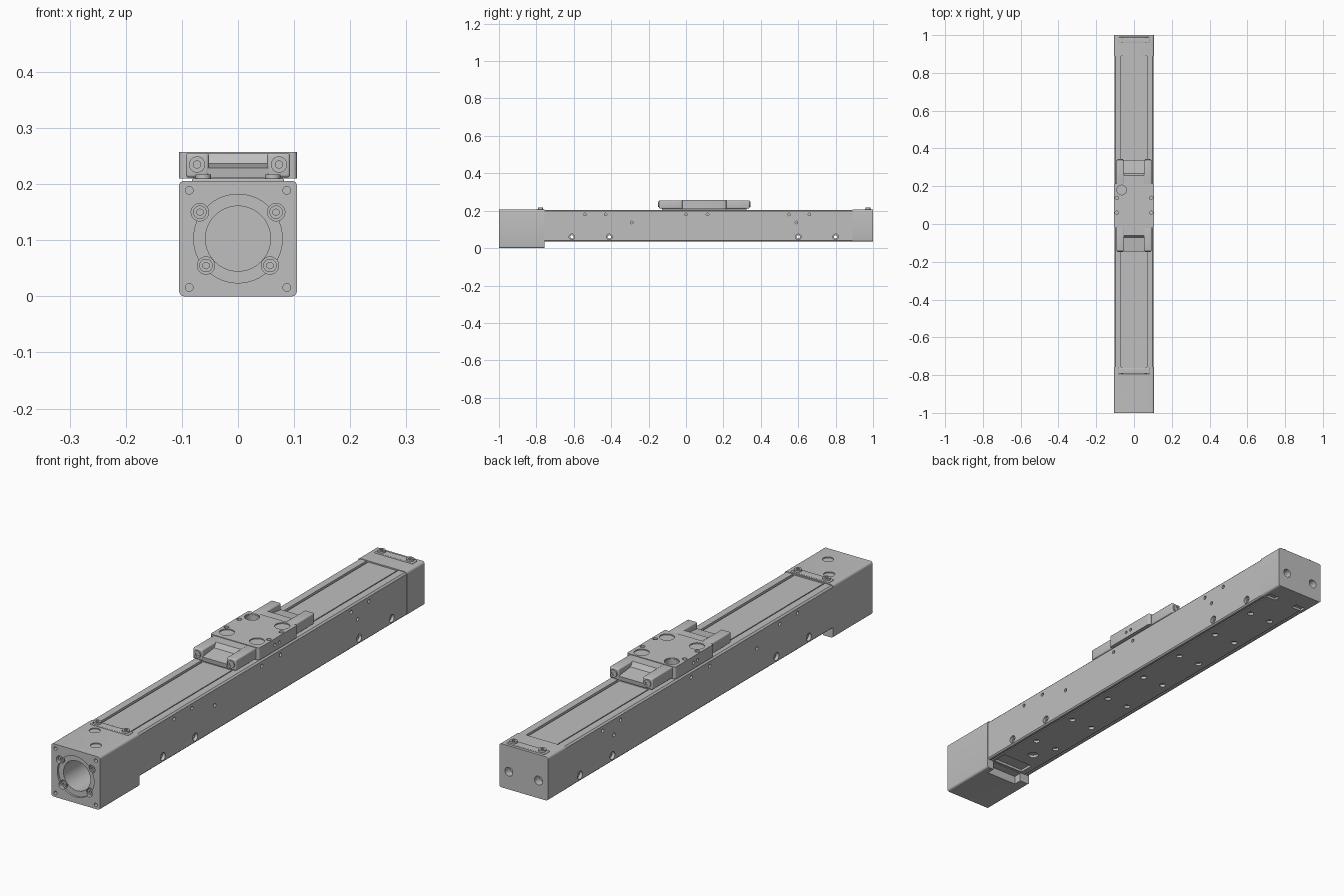
import bpy, bmesh
from math import radians
from mathutils import Matrix, Vector

if "Cube" in bpy.data.objects:
    bpy.data.objects.remove(bpy.data.objects["Cube"], do_unlink=True)

grey = bpy.data.materials.new("machined_grey")
grey.use_nodes = True
COLOUR = (0.52, 0.52, 0.52, 1)
grey.diffuse_color = COLOUR
grey.node_tree.nodes["Principled BSDF"].inputs["Base Color"].default_value = COLOUR

TURN = {"x": Matrix.Rotation(radians(90), 4, "Y"),
        "y": Matrix.Rotation(radians(90), 4, "X"),
        "z": Matrix.Identity(4)}
parts = []


def finish(name, bm):
    bmesh.ops.recalc_face_normals(bm, faces=bm.faces)
    mesh = bpy.data.meshes.new(name)
    bm.to_mesh(mesh)
    bm.free()
    mesh.materials.append(grey)
    ob = bpy.data.objects.new(name, mesh)
    bpy.context.collection.objects.link(ob)
    parts.append(ob)
    return ob


def box(name, x, y, z, bevel=0, axis=None):
    """Box from (low, high) ranges; bevels only the edges along axis if given."""
    bm = bmesh.new()
    bmesh.ops.create_cube(bm, size=1)
    for v in bm.verts:
        v.co = Vector((r[0] if c < 0 else r[1]) for r, c in zip((x, y, z), v.co))
    if bevel:
        def along(e):
            d = e.verts[1].co - e.verts[0].co
            return axis is None or abs(d["xyz".index(axis)]) > 1e-5
        bmesh.ops.bevel(bm, geom=[e for e in bm.edges if along(e)], offset=bevel,
                        segments=4, profile=0.5, affect="EDGES")
    return finish(name, bm)


def prism(name, points, low, high, axis):
    """Extrude a profile (x, z) along y, or (y, z) along x."""
    bm = bmesh.new()
    vs = [bm.verts.new((a, low, b) if axis == "y" else (low, a, b)) for a, b in points]
    face = bm.faces.new(vs)
    out = bmesh.ops.extrude_face_region(bm, geom=[face])
    move = Vector((0, high - low, 0) if axis == "y" else (high - low, 0, 0))
    bmesh.ops.translate(bm, vec=move, verts=[g for g in out["geom"] if isinstance(g, bmesh.types.BMVert)])
    return finish(name, bm)


def cylinders(name, centres, r, length, axis, sides=32):
    bm = bmesh.new()
    for c in centres:
        bmesh.ops.create_cone(bm, cap_ends=True, segments=sides, radius1=r, radius2=r,
                              depth=length, matrix=Matrix.Translation(c) @ TURN[axis])
    return finish(name, bm)


def cut(target, cutter):
    mod = target.modifiers.new("cut", "BOOLEAN")
    mod.operation = "DIFFERENCE"
    mod.solver = "EXACT"
    mod.object = cutter
    bpy.context.view_layer.objects.active = target
    bpy.ops.object.modifier_apply(modifier=mod.name)
    parts.remove(cutter)
    bpy.data.objects.remove(cutter, do_unlink=True)


def holes(target, centres, r, depth, axis, sides=32):
    """Drill holes centred on a surface."""
    cut(target, cylinders("drill", centres, r, depth * 2, axis, sides))


def screws(name, centres, r, height, axis):
    """Cap screw heads with hexagon sockets; the socket opens both ways."""
    head = cylinders(name, centres, r, height, axis)
    off = Vector((0, 0, height / 2)) if axis == "z" else Vector((0, height / 2, 0))
    spots = [Vector(c) + s * off for c in centres for s in (-1, 1)]
    holes(head, spots, r * 0.5, height * 0.35, axis, 6)


def pair(x, y, z):
    return [(-x, y, z), (x, y, z)]


# Rail body: extruded profile with strip grooves above and slots below
half = [(0.062, 0.201), (0.062, 0.195), (0.069, 0.195), (0.069, 0.204), (0.097, 0.204),
        (0.103, 0.198), (0.103, 0.041), (0.098, 0.036), (0.09, 0.036), (0.09, 0.04),
        (0.084, 0.04), (0.084, 0.036)]
rail = prism("rail_body", half + [(-x, z) for x, z in reversed(half)], -0.765, 0.895, "y")
mount_y = (-0.61, -0.41, 0.6, 0.8)
holes(rail, [(0, y, 0.06) for y in mount_y], 0.009, 0.15, "x")
holes(rail, [p for y in mount_y for p in pair(0.103, y, 0.06)], 0.015, 0.012, "x")
small = [(y, 0.18) for y in (-0.54, -0.43, 0, 0.115, 0.55, 0.66)] + [(-0.29, 0.137), (0.59, 0.137)]
holes(rail, [p for y, z in small for p in pair(0.103, y, z)], 0.007, 0.01, "x", 20)
holes(rail, [p for i in range(7) for p in pair(0.048, -0.53 + i * 0.215, 0.036)], 0.012, 0.01, "z")
holes(rail, [(-0.01, -0.62, 0.036)], 0.02, 0.01, "z")
cut(rail, box("slot", (-0.06, 0.075), (-0.75, -0.69), (0.02, 0.046)))

# Motor housing with bore, face recess and screw pockets
W = 0.105
motor = box("motor_housing", (-W, W), (-1, -0.757), (0, 0.206), 0.009, "y")
holes(motor, [(0, -1, 0.103)], 0.079, 0.008, "y", 64)
holes(motor, [(0, -1, 0.103)], 0.058, 0.19, "y", 64)
face_screws = pair(0.068, -1, 0.15) + pair(0.057, -1, 0.055)
holes(motor, face_screws, 0.0155, 0.022, "y")
holes(motor, [p for z in (0.016, 0.189) for p in pair(0.087, -1, z)], 0.007, 0.03, "y", 24)
holes(motor, [(-0.04, -0.825, 0.206), (0.035, -0.925, 0.206)], 0.02, 0.004, "z")
cut(motor, box("slot", (-0.06, 0.075), (-0.79, -0.74), (-0.1, 0.033)))
screws("motor_face_screws", [(x, -0.984, z) for x, y, z in face_screws], 0.012, 0.014, "y")

# Tail block
tail = box("tail_block", (-W, W), (0.89, 1), (0.036, 0.206), 0.009, "y")
holes(tail, pair(0.064, 1, 0.105), 0.017, 0.03, "y")
for x in (-0.065, 0.065):
    cut(tail, box("slot", (x - 0.022, x + 0.022), (0.9, 0.925), (0.02, 0.045)))

# Strip clamps on both ends
for label, y in (("front", -0.778), ("rear", 0.973)):
    box(label + "_strip_clamp", (-0.082, 0.082), (y - 0.016, y + 0.016), (0.2, 0.21), 0.003)
    screws(label + "_clamp_screws", pair(0.062, y, 0.213), 0.014, 0.009, "z")

# Carriage: saddle neck and top plate
YC = 0.0975
box("carriage_neck", (-0.08, 0.08), (YC - 0.225, YC + 0.225), (0.198, 0.22))
plate = box("carriage_plate", (-W, W), (YC - 0.118, YC + 0.118), (0.21, 0.2575), 0.007, "z")
holes(plate, [p for y in (0.025, 0.18) for p in pair(0.065, y, 0.2575)], 0.027, 0.004, "z")
holes(plate, [(-0.065, 0.18, 0.2575)], 0.0255, 0.03, "z")
holes(plate, [p for y in (0.06, 0.138) for p in pair(0.091, y, 0.2575)], 0.009, 0.015, "z", 24)
holes(plate, [p for y in (0.078, 0.104) for p in pair(W, y, 0.233)], 0.006, 0.008, "x", 20)

# Carriage end caps: sloped centre, two arms and screws, mirrored front to back
for label, s in (("front", -1), ("rear", 1)):
    ramp = [(0.11, 0.212), (0.24, 0.212), (0.242, 0.229), (0.17, 0.237), (0.158, 0.255), (0.11, 0.255)]
    prism(label + "_cap_ramp", [(YC + s * y, z) for y, z in ramp], -0.054, 0.054, "x")
    arm_y = sorted((YC + s * 0.11, YC + s * 0.242))
    for side, x in (("right", (-0.093, -0.052)), ("left", (0.052, 0.093))):
        box(label + "_cap_arm_" + side, x, arm_y, (0.212, 0.2555), 0.005)
    screws(label + "_cap_screws", pair(0.073, YC + s * 0.2425, 0.235), 0.0145, 0.009, "y")

# Smooth shading with sharp edges kept
bpy.ops.object.select_all(action="DESELECT")
for ob in parts:
    ob.select_set(True)
bpy.context.view_layer.objects.active = parts[0]
bpy.ops.object.shade_smooth_by_angle(angle=radians(30))
